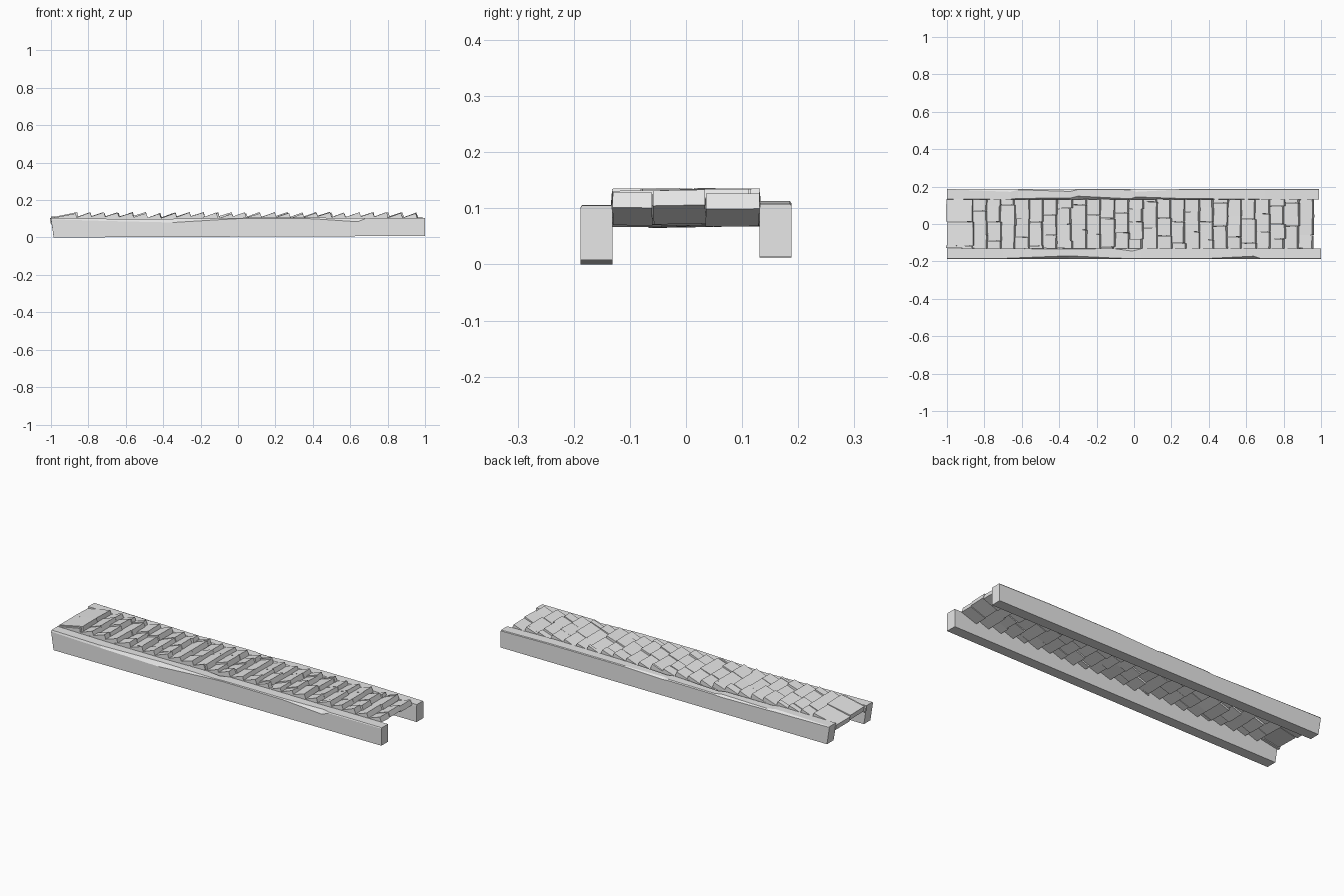
import bpy, bmesh, math, random
from mathutils import Vector, Matrix

random.seed(4)
cube = bpy.data.objects.get("Cube")
if cube:
    bpy.data.objects.remove(cube, do_unlink=True)

grey = bpy.data.materials.new("plain grey")
grey.use_nodes = True
grey.diffuse_color = (0.8, 0.8, 0.8, 1)
grey.node_tree.nodes["Principled BSDF"].inputs["Base Color"].default_value = (0.8, 0.8, 0.8, 1)


def finish(name, bm):
    """Turn a bmesh into a flat-shaded grey object."""
    bmesh.ops.recalc_face_normals(bm, faces=bm.faces)
    mesh = bpy.data.meshes.new(name)
    bm.to_mesh(mesh)
    bm.free()
    mesh.materials.append(grey)
    obj = bpy.data.objects.new(name, mesh)
    bpy.context.collection.objects.link(obj)


def beam(name, side, base, stations):
    """Loft a worn beam; stations hold x, top height, edge wear width and
    depth, and how far the inner top edge is chipped."""
    bm = bmesh.new()
    rings = []
    for i, (x, top, wear, drop, chip) in enumerate(stations):
        t = (x + 1) / 2
        low = base[0] + (base[1] - base[0]) * t
        inset = 0.015 if i == 0 else 0
        profile = [
            (x + inset, 0.188, low),
            (x + inset, 0.131, low),
            (x, 0.131, top - 0.012),
            (x, 0.131 + chip, top),
            (x, 0.188 - wear, top),
            (x, 0.188, top - drop),
        ]
        rings.append([bm.verts.new((px, side * py, pz)) for px, py, pz in profile])
    for a, b in zip(rings, rings[1:]):
        for j in range(len(a)):
            k = (j + 1) % len(a)
            bm.faces.new((a[j], a[k], b[k], b[j]))
    bm.faces.new(rings[0])
    bm.faces.new(rings[-1])
    finish(name, bm)


# Two side beams with chipped top edges
beam("front_beam", -1, (0, 0.008), [
    (-1, 0.105, 0.004, 0.008, 0.001),
    (-0.7, 0.1, 0.004, 0.012, 0.001),
    (-0.35, 0.1, 0.018, 0.02, 0.002),
    (-0.1, 0.103, 0.006, 0.008, 0.001),
    (-0.01, 0.104, 0.003, 0.004, 0.014),
    (0.04, 0.106, 0.003, 0.004, 0.001),
    (0.4, 0.106, 0.004, 0.006, 0.001),
    (0.64, 0.104, 0.016, 0.02, 0.001),
    (0.68, 0.105, 0.003, 0.005, 0.001),
    (1, 0.105, 0.003, 0.004, 0.001),
])
beam("back_beam", 1, (0.012, 0.013), [
    (-1, 0.112, 0.003, 0.004, 0.002),
    (-0.66, 0.112, 0.016, 0.008, 0.001),
    (-0.62, 0.108, 0.005, 0.006, 0.006),
    (-0.34, 0.108, 0.014, 0.01, 0.008),
    (-0.3, 0.106, 0.004, 0.005, 0.018),
    (-0.02, 0.108, 0.005, 0.005, 0.004),
    (0.01, 0.108, 0.016, 0.008, 0.014),
    (0.24, 0.112, 0.004, 0.004, 0.006),
    (0.7, 0.113, 0.003, 0.004, 0.001),
    (0.99, 0.108, 0.003, 0.004, 0.001),
])


def shingle(bm, x, y0, y1, length, tilt, lift):
    """Add one tilted slab whose raised lower corner sits at x."""
    thick = 0.029
    slab = Matrix.Translation((-length / 2, 0, thick / 2)) @ Matrix.Diagonal((length, y1 - y0, thick, 1))
    place = Matrix.Translation((x, (y0 + y1) / 2, 0.103 + lift))
    turn = Matrix.Rotation(random.uniform(-0.025, 0.025), 4, 'Z') @ Matrix.Rotation(-tilt, 4, 'Y')
    roll = Matrix.Rotation(random.uniform(-0.02, 0.02), 4, 'X')
    bmesh.ops.create_cube(bm, size=1, matrix=place @ turn @ roll @ slab)


# Overlapping shingle rows, rising towards +x, with staggered joints
ROWS, PITCH, HALF = 25, 0.0758, 0.132
layouts = [(-0.11, 0.02), (-0.05, 0.06), (-0.08, 0.0, 0.09), (-0.02, 0.11), (-0.065, 0.035)]
bm = bmesh.new()
for row in range(ROWS):
    x = -0.86 + row * PITCH
    cuts = [c + random.uniform(-0.012, 0.012) for c in layouts[row % len(layouts)]]
    edges = [-HALF] + cuts + [HALF]
    for y0, y1 in zip(edges, edges[1:]):
        first = row == 0
        shingle(bm, x + random.uniform(-0.006, 0.006), y0 + 0.001, y1 - 0.001,
                0.142 if first else 0.096,
                0.2 if first else 0.33 + random.uniform(-0.03, 0.03),
                random.uniform(-0.004, 0.005))
finish("roof_shingles", bm)
